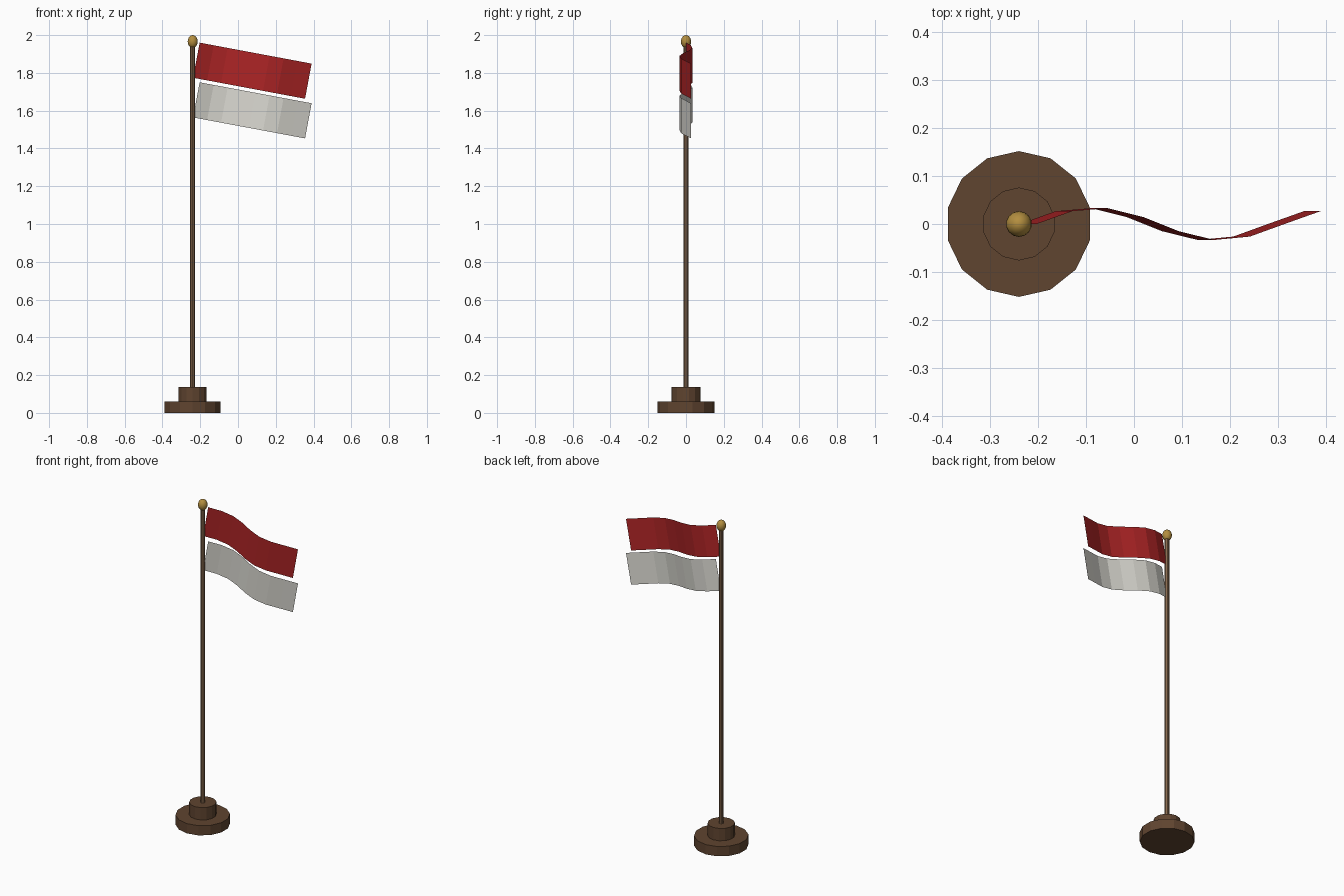
import bpy, bmesh, math
from mathutils import Matrix, Vector

if "Cube" in bpy.data.objects:
    bpy.data.objects.remove(bpy.data.objects["Cube"])

POLE_X = -0.24


def material(name, rgb):
    m = bpy.data.materials.new(name)
    m.diffuse_color = (*rgb, 1)
    m.use_nodes = True
    m.node_tree.nodes["Principled BSDF"].inputs["Base Color"].default_value = m.diffuse_color
    return m


RED = material("flag red", (0.40, 0.017, 0.018))
WHITE = material("flag white", (0.68, 0.67, 0.62))
DARK_WOOD = material("dark wood", (0.115, 0.058, 0.029))
POLE_WOOD = material("pole wood", (0.24, 0.14, 0.075))
GOLD = material("gold", (0.45, 0.27, 0.05))


def disc(name, sides, radius, z0, z1, mat):
    bpy.ops.mesh.primitive_cylinder_add(
        vertices=sides, radius=radius, depth=z1 - z0,
        location=(POLE_X, 0, (z0 + z1) / 2))
    ob = bpy.context.object
    ob.name = name
    ob.data.materials.append(mat)
    return ob


# Stepped base and pole
disc("base_plate", 14, 0.152, 0, 0.06, DARK_WOOD)
disc("base_collar", 14, 0.076, 0.06, 0.136, DARK_WOOD)
disc("pole", 10, 0.014, 0.13, 1.95, POLE_WOOD)

# Finial, slightly taller than wide
bpy.ops.mesh.primitive_uv_sphere_add(segments=14, ring_count=10, radius=1,
                                     location=(POLE_X, 0, 1.966))
finial = bpy.context.object
finial.name = "finial"
finial.scale = (0.027, 0.027, 0.034)
finial.data.materials.append(GOLD)
bpy.ops.object.shade_smooth()


# Waving stripes: thin sheets, drooping to the right
def stripe(name, corner, mat, length=0.603, height=0.189, segments=8):
    bm = bmesh.new()
    columns = []
    for k in range(segments + 1):
        x = length * k / segments
        y = 0.034 * math.sin(7.2 * k / segments)
        columns.append([bm.verts.new((x, y, z)) for z in (-height, 0)])
    for a, b in zip(columns, columns[1:]):
        bm.faces.new((a[0], b[0], b[1], a[1]))
    droop = Matrix.Rotation(math.radians(10.6), 4, 'Y')
    bm.transform(Matrix.Translation(Vector(corner)) @ droop)
    me = bpy.data.meshes.new(name)
    bm.to_mesh(me)
    bm.free()
    me.materials.append(mat)
    bpy.context.collection.objects.link(bpy.data.objects.new(name, me))


stripe("red_stripe", (-0.203, 0, 1.96), RED)
stripe("white_stripe", (-0.203, 0, 1.75), WHITE)
